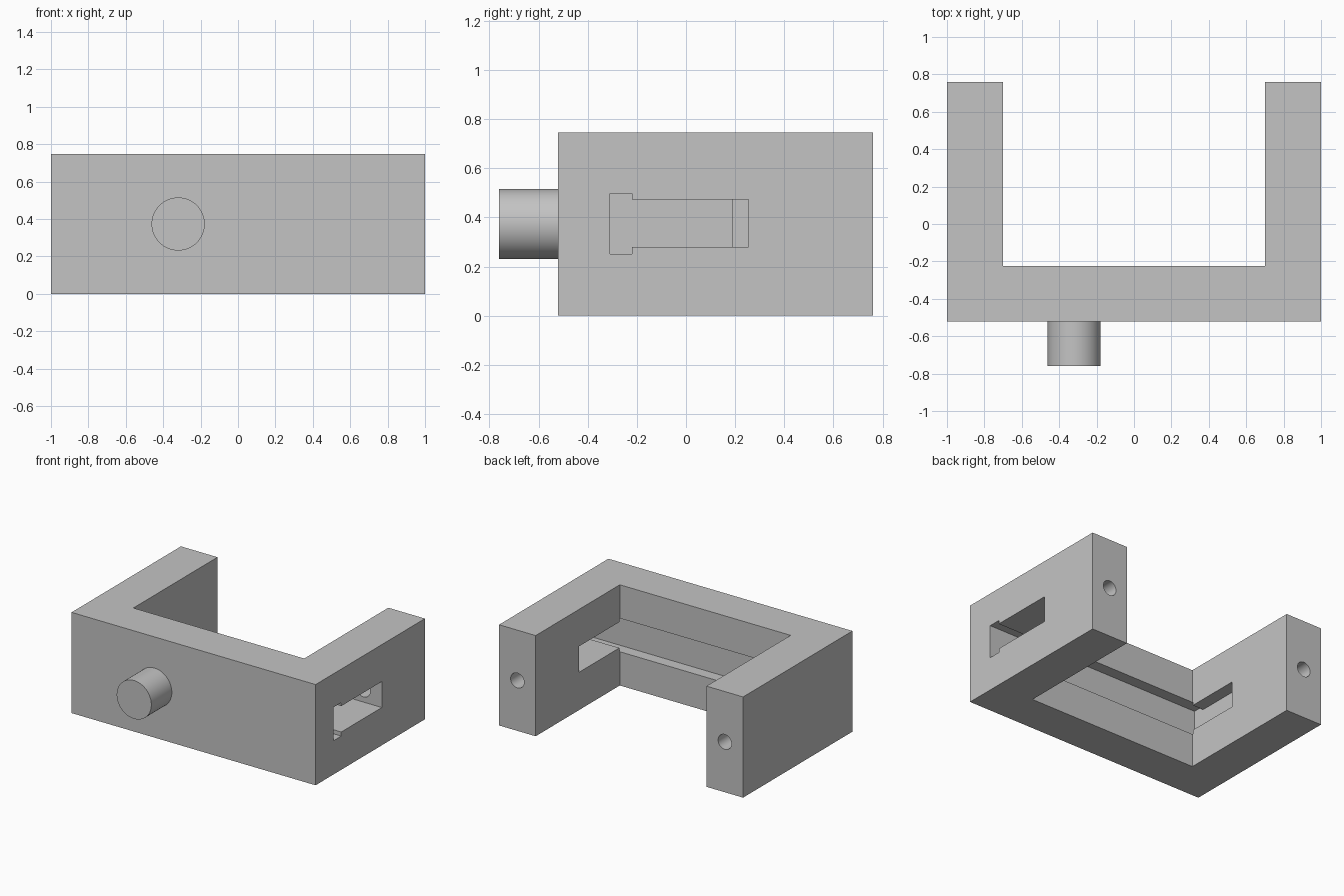
import bpy, bmesh, math
from mathutils import Vector

if "Cube" in bpy.data.objects:
    bpy.data.objects.remove(bpy.data.objects["Cube"])

grey = bpy.data.materials.new("plain grey")
grey.use_nodes = True
colour = (0.55, 0.55, 0.55, 1)
grey.diffuse_color = colour
grey.node_tree.nodes["Principled BSDF"].inputs["Base Color"].default_value = colour


def prism(name, profile, offset):
    """Extrude a closed 3D outline along an offset."""
    bm = bmesh.new()
    face = bm.faces.new([bm.verts.new(p) for p in profile])
    result = bmesh.ops.extrude_face_region(bm, geom=[face], use_keep_orig=True)
    moved = [g for g in result["geom"] if isinstance(g, bmesh.types.BMVert)]
    bmesh.ops.translate(bm, verts=moved, vec=Vector(offset))
    bmesh.ops.recalc_face_normals(bm, faces=bm.faces)
    mesh = bpy.data.meshes.new(name)
    bm.to_mesh(mesh)
    bm.free()
    mesh.materials.append(grey)
    obj = bpy.data.objects.new(name, mesh)
    bpy.context.collection.objects.link(obj)
    return obj


def rod(name, x, radius, y0, y1):
    """Round bar along y at mid height."""
    sides = 64
    ring = [(x + radius * math.cos(math.tau * i / sides), y0,
             MID + radius * math.sin(math.tau * i / sides)) for i in range(sides)]
    return prism(name, ring, (0, y1 - y0, 0))


def select_only(obj):
    bpy.ops.object.select_all(action="DESELECT")
    obj.select_set(True)
    bpy.context.view_layer.objects.active = obj


def cut(obj, cutter):
    cutter.hide_render = True
    mod = obj.modifiers.new("cut", "BOOLEAN")
    mod.operation = "DIFFERENCE"
    mod.solver = "EXACT"
    mod.object = cutter
    select_only(obj)
    bpy.ops.object.modifier_apply(modifier=mod.name)
    bpy.data.objects.remove(cutter)


HEIGHT = 0.746
MID = HEIGHT / 2
FRONT, INNER, BACK = -0.52, -0.225, 0.76
ARM = 0.7          # inner side of each arm
SLOT_LOW, SLOT_HIGH = 0.28, 0.472
BLIND = -0.79      # closed end of the slot

# U-shaped body
outline = [(-1, FRONT), (1, FRONT), (1, BACK), (ARM, BACK),
           (ARM, INNER), (-ARM, INNER), (-ARM, BACK), (-1, BACK)]
body = prism("u_shaped_body", [(x, y, 0) for x, y in outline], (0, 0, HEIGHT))

# T-shaped slot: blind in the right arm, open through the left arm
tee = [(-0.31, 0.25), (-0.22, 0.25), (-0.22, SLOT_LOW), (0.19, SLOT_LOW),
       (0.19, SLOT_HIGH), (-0.22, SLOT_HIGH), (-0.22, 0.498), (-0.31, 0.498)]
cut(body, prism("slot_cutter", [(BLIND, y, z) for y, z in tee], (1.1 - BLIND, 0, 0)))

# Longer slot end in the left arm
end = [(0.15, SLOT_LOW), (0.255, SLOT_LOW), (0.255, SLOT_HIGH), (0.15, SLOT_HIGH)]
cut(body, prism("slot_end_cutter", [(0.6, y, z) for y, z in end], (0.5, 0, 0)))

# Round holes running in from the arm ends
for x in (-0.85, 0.85):
    cut(body, rod("hole_cutter", x, 0.055, 0.19, BACK + 0.1))

# Round peg on the front
peg = rod("front_peg", -0.32, 0.142, -0.76, FRONT + 0.02)

for obj in (body, peg):
    select_only(obj)
    bpy.ops.object.shade_smooth_by_angle(angle=math.radians(30))
